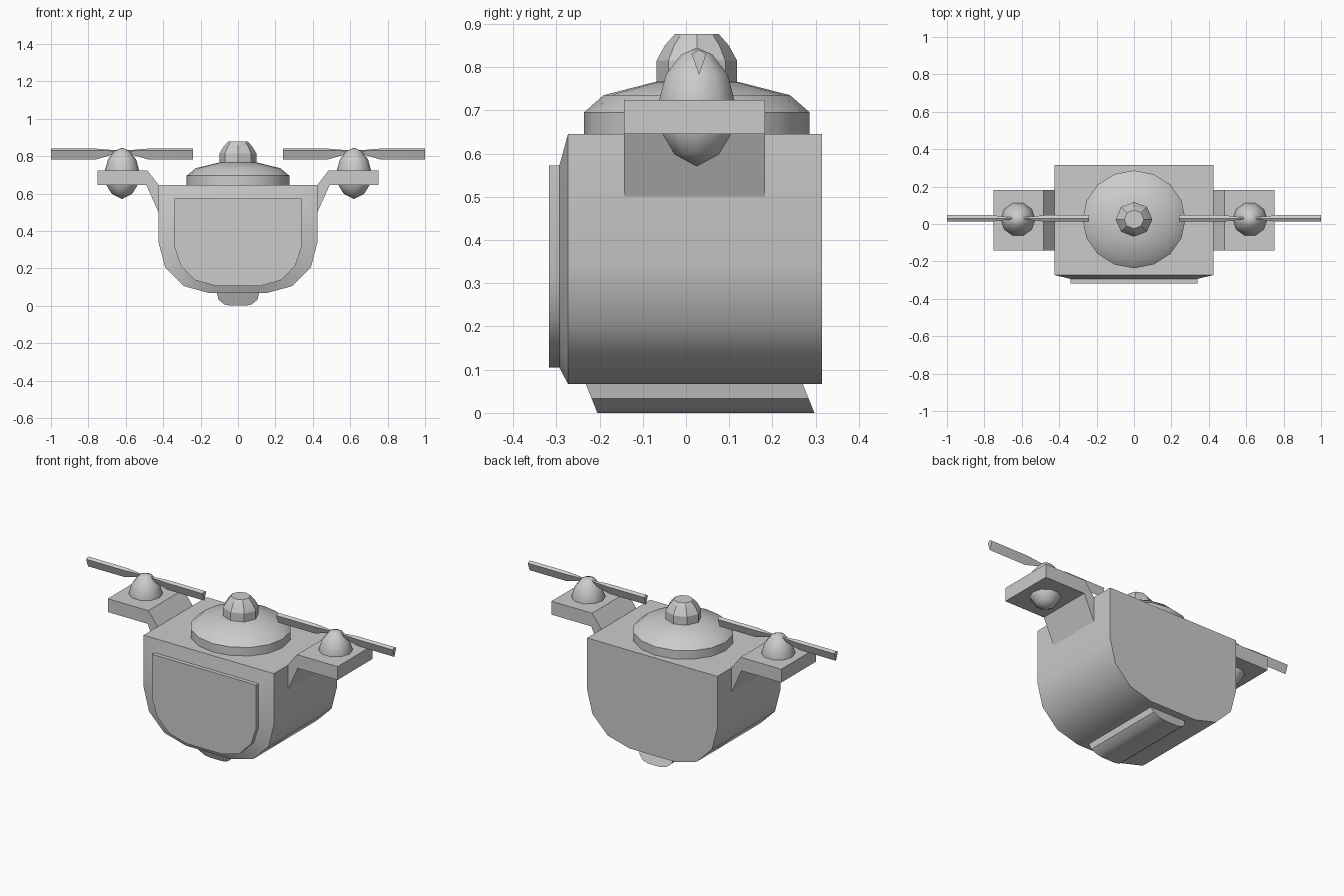
import bpy, bmesh, math

if "Cube" in bpy.data.objects:
    bpy.data.objects.remove(bpy.data.objects["Cube"])

CY = 0.025  # y of the rotor / dome axis


def loft(name, rings, mirror=False, angle=35):
    """Skin equal-length rings of points and cap both ends."""
    bm = bmesh.new()
    loops = [[bm.verts.new(p) for p in ring] for ring in rings]
    n = len(loops[0])
    for a, b in zip(loops, loops[1:]):
        for i in range(n):
            j = (i + 1) % n
            bm.faces.new((a[i], a[j], b[j], b[i]))
    bm.faces.new(loops[0])
    bm.faces.new(loops[-1])
    bmesh.ops.remove_doubles(bm, verts=bm.verts, dist=0.0005)
    bmesh.ops.recalc_face_normals(bm, faces=bm.faces)
    me = bpy.data.meshes.new(name)
    bm.to_mesh(me)
    bm.free()
    ob = bpy.data.objects.new(name, me)
    bpy.context.collection.objects.link(ob)
    bpy.ops.object.select_all(action='DESELECT')
    ob.select_set(True)
    bpy.context.view_layer.objects.active = ob
    bpy.ops.object.shade_smooth_by_angle(angle=math.radians(angle))
    if mirror:
        ob.modifiers.new("Mirror", 'MIRROR').use_mirror_merge = False
    return ob


def turned(name, profile, sides, x=0, y=CY, sy=1.0, **kw):
    """Loft circular rings from (radius, z) pairs."""
    rings = [[(x + r * math.cos(2 * math.pi * i / sides),
               y + sy * r * math.sin(2 * math.pi * i / sides), z)
              for i in range(sides)] for r, z in profile]
    return loft(name, rings, **kw)


def symmetric(half):
    return half + [(-x, z) for x, z in reversed(half)]


def at_y(profile, y):
    return [(x, y, z) for x, z in profile]


# Rounded hull with chamfered front and raised front panel
hull = symmetric([(.425, .645), (.425, .34), (.39, .205), (.29, .105), (.15, .067)])
panel = symmetric([(.34, .572), (.34, .315), (.307, .215), (.23, .137), (.115, .105)])
loft("body", [at_y(hull, .315), at_y(hull, -.273), at_y(panel, -.293), at_y(panel, -.317)])

# Slanted skid underneath
skid = symmetric([(.115, .08), (.105, .033), (.075, .008), (.04, 0)])
loft("skid", [[(x, y0 - z * 0.4, z) for x, z in skid] for y0 in (-.205, .297)])

# Top dome and its faceted knob
turned("dome", [(.275, .64), (.275, .695), (.227, .735), (.1, .766), (.03, .768)],
       16, sy=.95)
turned("knob", [(.098, .755), (.098, .815), (.078, .85), (.053, .877)],
       8, sy=.95, angle=20)

# Bent side arms
arm = [(.75, .645), (.75, .724), (.485, .724), (.42, .64), (.42, .49), (.49, .645)]
loft("arm", [at_y(arm, -.143), at_y(arm, .183)], mirror=True)

# Motor pods passing through the arms
turned("motor_pod", [(.0, .57), (.054, .598), (.082, .643), (.094, .715),
                     (.075, .783), (.038, .829), (0, .845)],
       10, x=.62, mirror=True, angle=60)

# Kite-section propeller blades, pinched at the hub
kite = [(0, .025), (.017, .015), (0, -.033), (-.017, .015)]
blade = [(-.38, 1), (-.14, 1), (-.045, .4), (.045, .4), (.14, 1), (.38, 1)]
loft("propeller", [[(.62 + dx, CY + .005 + y * s, .815 + .012 * (1 - s) + z * s)
                    for y, z in kite] for dx, s in blade], mirror=True)
